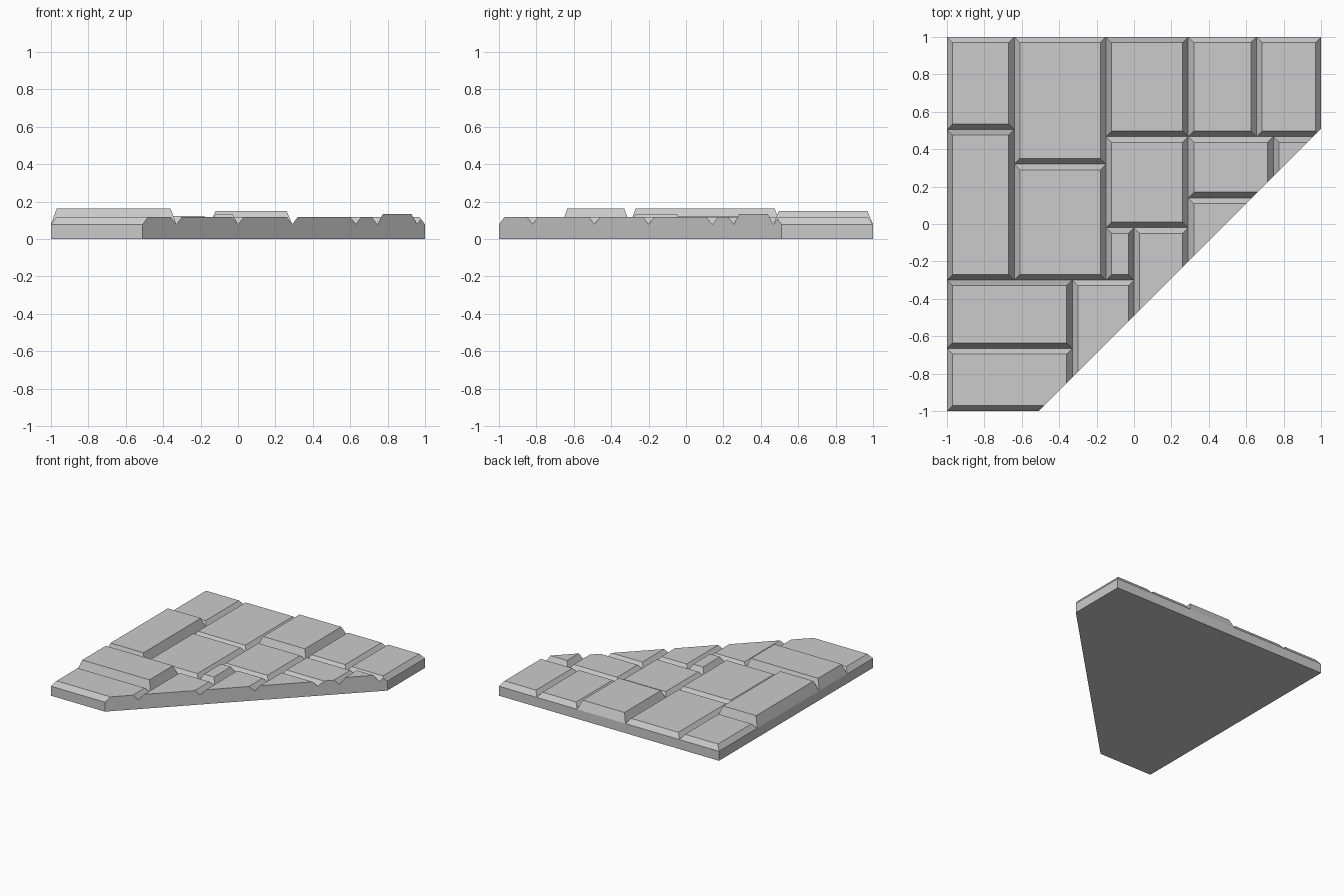
import bpy, bmesh
from mathutils import Vector

if "Cube" in bpy.data.objects:
    bpy.data.objects.remove(bpy.data.objects["Cube"])

BASE = 0.078     # slab height, also the groove bottoms
BEVEL = 0.03     # inset of each stone's top
CUT_CO, CUT_NO = Vector((0.49, 0, 0)), Vector((1, -1, 0)).normalized()


def block(name, x0, x1, y0, y1, z0, z1, inset, open_dir):
    """Box with inset top, trimmed flush by the diagonal; the hidden face is left open."""
    bm = bmesh.new()
    rings = []
    for z, i in ((z0, 0), (z1, inset)):
        rings.append([bm.verts.new((x, y, z)) for x, y in (
            (x0 + i, y0 + i), (x1 - i, y0 + i), (x1 - i, y1 - i), (x0 + i, y1 - i))])
    low, high = rings
    bm.faces.new(low[::-1])
    bm.faces.new(high)
    for k in range(4):
        n = (k + 1) % 4
        bm.faces.new((low[k], low[n], high[n], high[k]))
    cut = bmesh.ops.bisect_plane(bm, geom=bm.verts[:] + bm.edges[:] + bm.faces[:],
                                 plane_co=CUT_CO, plane_no=CUT_NO, clear_outer=True)
    edges = [g for g in cut["geom_cut"] if isinstance(g, bmesh.types.BMEdge)]
    if edges:
        bmesh.ops.contextual_create(bm, geom=edges)
    bmesh.ops.recalc_face_normals(bm, faces=bm.faces[:])
    hidden = [f for f in bm.faces if f.normal.z * open_dir > 0.99]
    bmesh.ops.delete(bm, geom=hidden, context='FACES_ONLY')
    mesh = bpy.data.meshes.new(name)
    bm.to_mesh(mesh)
    bm.free()
    obj = bpy.data.objects.new(name, mesh)
    bpy.context.collection.objects.link(obj)
    return obj


# Floor slab with the corner cut off
block("base_slab", -1, 1, -1, 1, 0, BASE, 0, 1)

# Paving stones: x range, y range, top height (some run past the diagonal cut)
STONES = [
    # left column
    (-1, -0.64, 0.505, 1, 0.118),
    (-1, -0.64, -0.3, 0.505, 0.162),
    # second column
    (-0.64, -0.15, 0.32, 1, 0.118),
    (-0.64, -0.15, -0.3, 0.32, 0.122),
    # middle column
    (-0.15, 0.29, 0.467, 1, 0.15),
    (-0.15, 0.29, -0.02, 0.467, 0.118),
    (-0.15, 0, -0.3, -0.02, 0.134),
    (0, 0.29, -1, -0.02, 0.118),
    # right side
    (0.29, 0.655, 0.467, 1, 0.118),
    (0.655, 1, 0.467, 1, 0.118),
    (0.29, 0.745, 0.14, 0.467, 0.118),
    (0.745, 1.3, -0.2, 0.467, 0.134),
    (0.29, 1.3, -0.6, 0.14, 0.118),
    # front rows
    (-1, -0.33, -0.665, -0.3, 0.162),
    (-1, -0.33, -1, -0.665, 0.118),
    (-0.33, 0, -1.3, -0.3, 0.118),
]
for n, (x0, x1, y0, y1, top) in enumerate(STONES, 1):
    block(f"paving_stone_{n:02d}", x0, x1, y0, y1, BASE, top, BEVEL, -1)
